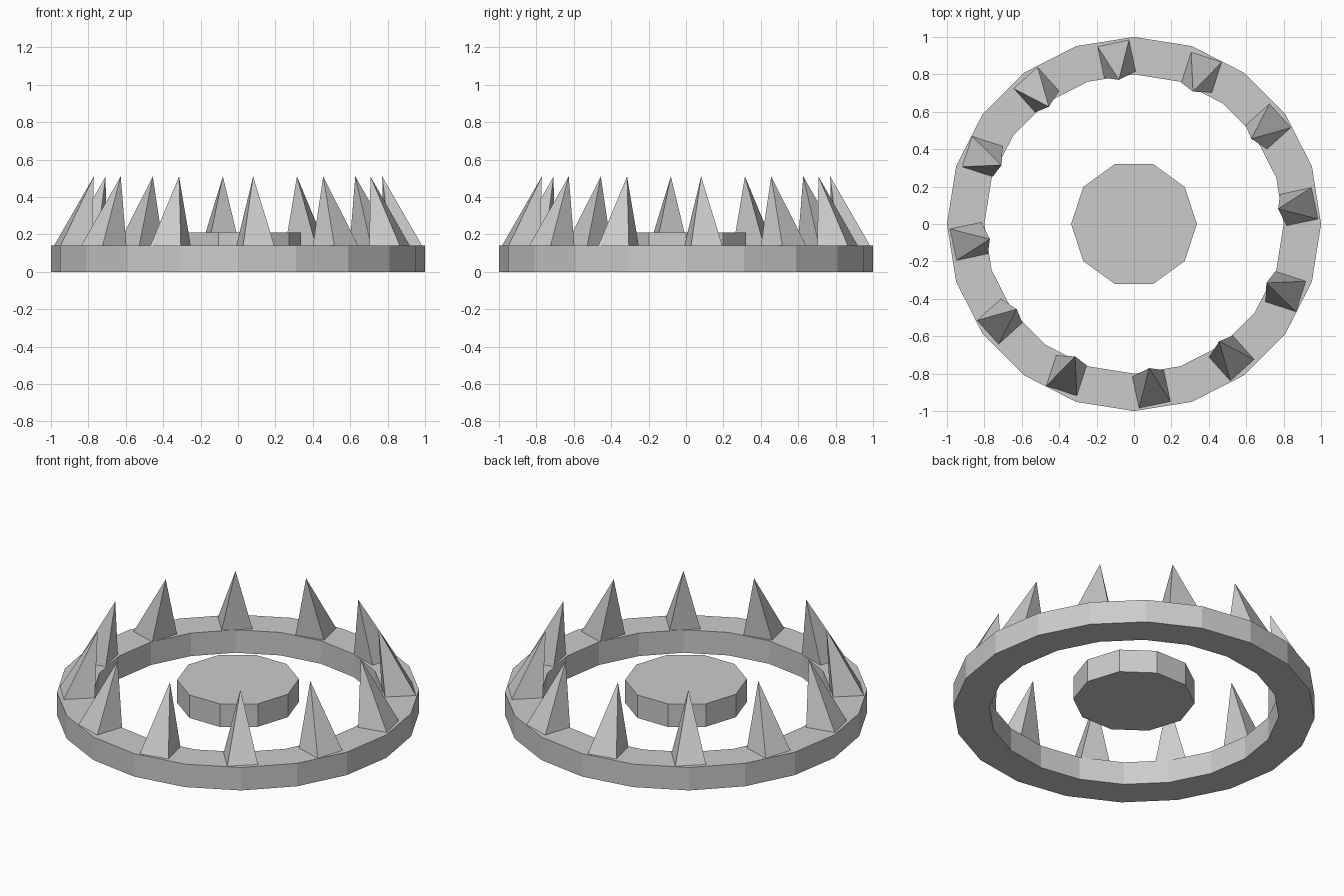
import bpy, bmesh
from math import cos, sin, pi, radians

if "Cube" in bpy.data.objects:
    bpy.data.objects.remove(bpy.data.objects["Cube"])


def make_object(name, bm):
    bmesh.ops.recalc_face_normals(bm, faces=bm.faces)
    mesh = bpy.data.meshes.new(name)
    bm.to_mesh(mesh)
    bm.free()
    obj = bpy.data.objects.new(name, mesh)
    bpy.context.collection.objects.link(obj)
    return obj


def polygon(bm, r, z, n, start=0.0, center=(0, 0)):
    return [bm.verts.new((center[0] + r * cos(start + 2 * pi * i / n),
                          center[1] + r * sin(start + 2 * pi * i / n), z))
            for i in range(n)]


def bridge(bm, a, b):
    n = len(a)
    for i in range(n):
        j = (i + 1) % n
        bm.faces.new((a[i], a[j], b[j], b[i]))


# Flat 20-sided ring with a rectangular section
bm = bmesh.new()
loops = [polygon(bm, r, z, 20)
         for r, z in ((1.0, 0.0), (1.0, 0.14), (0.8, 0.14), (0.8, 0.0))]
for k in range(4):
    bridge(bm, loops[k], loops[(k + 1) % 4])
make_object("base_ring", bm)

# Ten-sided pressure plate floating in the middle
bm = bmesh.new()
low = polygon(bm, 0.336, 0.07, 10)
high = polygon(bm, 0.336, 0.21, 10)
bridge(bm, low, high)
bm.faces.new(low)
bm.faces.new(high)
make_object("center_plate", bm)

# Twelve four-sided spikes leaning inward
for k in range(12):
    a = radians(6 + 30 * k)
    bm = bmesh.new()
    base = polygon(bm, 0.122, 0.137, 4, radians(12 + 45 + 30 * k),
                   (0.888 * cos(a), 0.888 * sin(a)))
    tip = bm.verts.new((0.775 * cos(a), 0.775 * sin(a), 0.51))
    bm.faces.new(base)
    for i in range(4):
        bm.faces.new((base[i], base[(i + 1) % 4], tip))
    make_object(f"spike_{k + 1}", bm)
